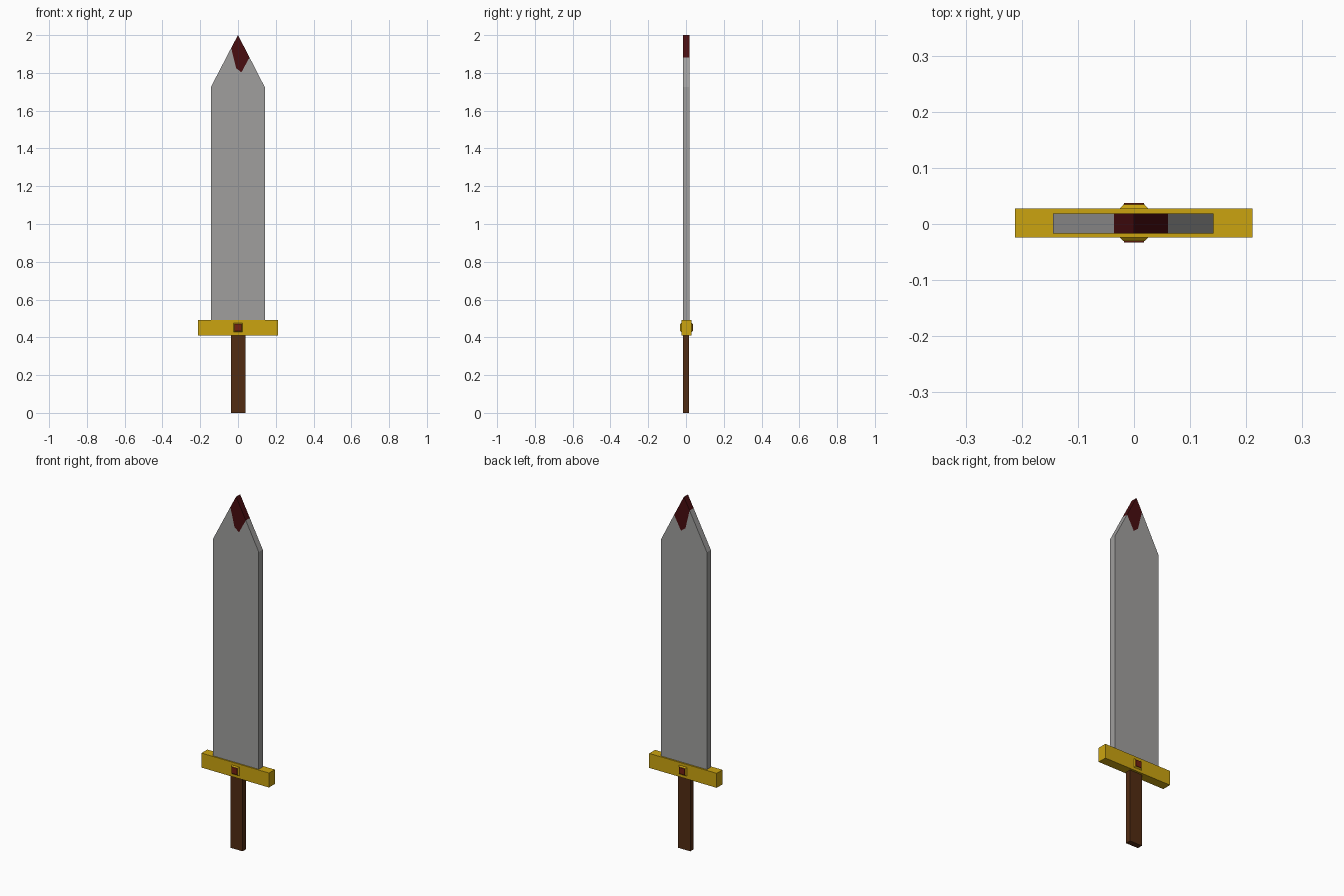
import bpy, bmesh

if "Cube" in bpy.data.objects:
    bpy.data.objects.remove(bpy.data.objects["Cube"])


def material(name, rgb):
    m = bpy.data.materials.new(name)
    m.diffuse_color = (*rgb, 1)
    m.use_nodes = True
    m.node_tree.nodes["Principled BSDF"].inputs["Base Color"].default_value = m.diffuse_color
    return m


gold = material("gold", (0.60, 0.37, 0.005))
wood = material("wood", (0.085, 0.025, 0.006))
dark_red = material("dark_red", (0.065, 0.004, 0.005))
ruby = material("ruby", (0.17, 0.015, 0.006))
steel = material("steel", (0.35, 0.345, 0.34))


def loft(name, front, back, y0, y1, mat):
    """Solid between two matching x-z outlines at y0 and y1."""
    bm = bmesh.new()
    a = [bm.verts.new((x, y0, z)) for x, z in front]
    b = [bm.verts.new((x, y1, z)) for x, z in back]
    bm.faces.new(a)
    bm.faces.new(b[::-1])
    for i in range(len(a)):
        j = (i + 1) % len(a)
        bm.faces.new((a[i], b[i], b[j], a[j]))
    bmesh.ops.recalc_face_normals(bm, faces=bm.faces)
    me = bpy.data.meshes.new(name)
    bm.to_mesh(me)
    bm.free()
    ob = bpy.data.objects.new(name, me)
    bpy.context.collection.objects.link(ob)
    me.materials.append(mat)
    return ob


def rect(x0, x1, z0, z1):
    return [(x0, z0), (x1, z0), (x1, z1), (x0, z1)]


def square(r, z=0.452):
    return rect(-r, r, z - r, z + r)


# Grip and crossguard
grip = rect(-0.038, 0.039, 0, 0.411)
loft("grip", grip, grip, -0.015, 0.016, wood)
guard = rect(-0.212, 0.211, 0.411, 0.493)
loft("crossguard", guard, guard, -0.024, 0.028, gold)

# Blade and its stained tip share the zigzag edge
zigzag = [(0.061, 1.882), (0.018, 1.803), (-0.010, 1.825), (-0.036, 1.932)]
blade = [(-0.144, 0.493), (0.142, 0.493), (0.142, 1.724)] + zigzag + [(-0.144, 1.724)]
loft("blade", blade, blade, -0.017, 0.019, steel)
tip = zigzag[::-1] + [(0.061, 1.882), (0, 2.0)]
tip = zigzag + [(0, 2.0)]
loft("blade_tip", tip, tip, -0.017, 0.019, dark_red)

# Gem in a bevelled setting on both faces of the guard
for side, y, d in (("front", -0.024, -1), ("back", 0.028, 1)):
    loft(side + "_gem_setting", square(0.025), square(0.019), y, y + d * 0.0065, gold)
    loft(side + "_gem", square(0.018), square(0.018), y + d * 0.006, y + d * 0.009, ruby)
